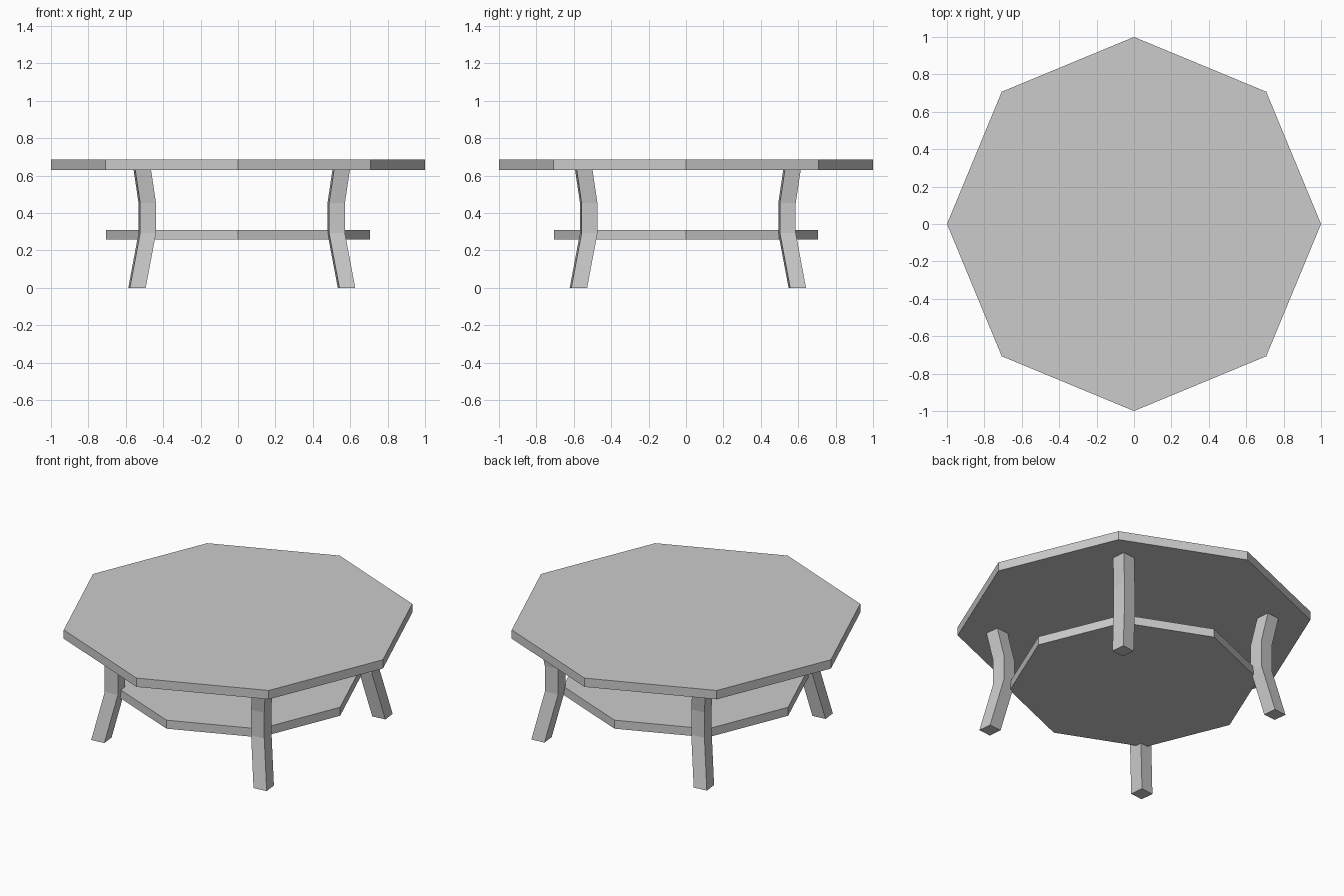
import bpy, bmesh
from math import cos, sin, radians

if "Cube" in bpy.data.objects:
    bpy.data.objects.remove(bpy.data.objects["Cube"], do_unlink=True)

# Single flat colour
grey = bpy.data.materials.new("light grey")
grey.use_nodes = True
colour = (0.6, 0.6, 0.6, 1)
grey.diffuse_color = colour
grey.node_tree.nodes["Principled BSDF"].inputs["Base Color"].default_value = colour


def loft(name, rings):
    """Closed solid through a stack of equal-sided rings."""
    bm = bmesh.new()
    loops = [[bm.verts.new(p) for p in ring] for ring in rings]
    bm.faces.new(loops[0])
    bm.faces.new(loops[-1])
    n = len(loops[0])
    for a, b in zip(loops, loops[1:]):
        for i in range(n):
            j = (i + 1) % n
            bm.faces.new((a[i], a[j], b[j], b[i]))
    bmesh.ops.recalc_face_normals(bm, faces=bm.faces[:])
    mesh = bpy.data.meshes.new(name)
    bm.to_mesh(mesh)
    bm.free()
    mesh.materials.append(grey)
    obj = bpy.data.objects.new(name, mesh)
    bpy.context.collection.objects.link(obj)


def ring(cx, cy, z, radius, sides, turn=0):
    angles = [radians(turn + 360 * i / sides) for i in range(sides)]
    return [(cx + radius * cos(a), cy + radius * sin(a), z) for a in angles]


# Octagonal boards
for name, radius, low, high in (("table_top", 1, 0.63, 0.685),
                                ("lower_shelf", 0.705, 0.257, 0.31)):
    loft(name, [ring(0, 0, z, radius, 8) for z in (low, high)])

# Bent square legs: height and inward shift from the foot
bends = [(0, 0), (0.293, 0.055), (0.452, 0.055), (0.64, 0.027)]
for side, sx in (("right", -1), ("left", 1)):
    for end, sy in (("front", -1), ("back", 1)):
        loft(f"{end}_{side}_leg",
             [ring(0.02 + sx * (0.56 - d), 0.01 + sy * (0.585 - d),
                   z, 0.06, 4, 45 + 6) for z, d in bends])
